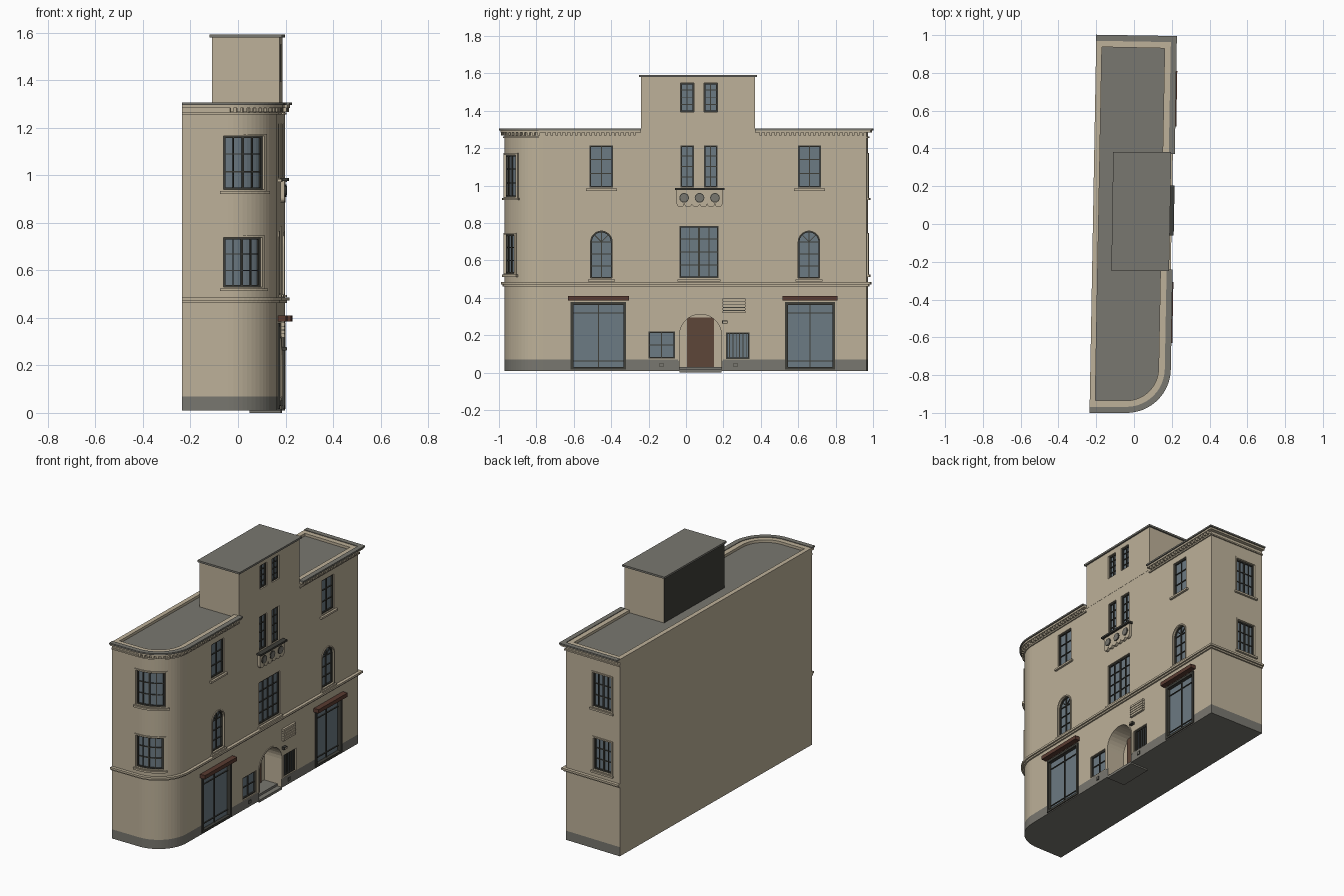
import bpy, bmesh
from math import sin, cos, asin, pi, radians
from mathutils import Vector

if "Cube" in bpy.data.objects:
    bpy.data.objects.remove(bpy.data.objects["Cube"])

# Flat colours
MATS = []
for label, rgb in [("tan plaster", (0.51, 0.44, 0.32)), ("grey stone", (0.19, 0.185, 0.16)),
                   ("blue grey glass", (0.15, 0.195, 0.227)), ("dark metal", (0.048, 0.048, 0.04)),
                   ("brown door", (0.11, 0.06, 0.04)), ("red brown wood", (0.10, 0.043, 0.03))]:
    m = bpy.data.materials.new(label)
    m.use_nodes = True
    m.diffuse_color = (*rgb, 1)
    m.node_tree.nodes["Principled BSDF"].inputs["Base Color"].default_value = (*rgb, 1)
    MATS.append(m)
TAN, GREY, GLASS, DARK, BROWN, WOOD = range(6)

# Walls: u runs along the wall, d is the distance out from it
CX, CY, R = -0.04, -0.765, 0.205


def side(u, z, d):
    return Vector((CX + R + 0.0185 * (u - CY) + d, u, z))


def front(u, z, d):
    if u <= CX:
        return Vector((u, CY - R - d, z))
    a = asin(min(1, (u - CX) / R))
    return Vector((CX + (R + d) * sin(a), CY - (R + d) * cos(a), z))


def end(u, z, d):
    return Vector((u, 0.9685 - 0.0176 * u + d, z))


def path(d, z, part="all", back=0):
    south = [Vector((-0.235 + back, CY - R - d, z))]
    for i in range(17):
        a = pi / 2 * i / 16
        south.append(Vector((CX + (R + d) * sin(a), CY - (R + d) * cos(a), z)))
    north = [Vector((0.197 + d, 0.965 + d, z)), Vector((-0.2 + back, 0.972 + d, z))]
    if part == "south":
        return south + [side(-0.24, z, d)]
    if part == "north":
        return [side(0.37, z, d)] + north
    return south + north


# Mesh helpers
def loft(bm, sections, mat, closed=False):
    rows = [[bm.verts.new(p) for p in s] for s in sections]
    pairs = list(zip(rows, rows[1:])) + ([(rows[-1], rows[0])] if closed else [])
    faces = [(a[k], a[(k + 1) % 4], b[(k + 1) % 4], b[k]) for a, b in pairs for k in range(4)]
    if not closed:
        faces += [rows[0], rows[-1]]
    for f in faces:
        bm.faces.new(f).material_index = mat


def prism(bm, low, high, mat):
    a, b = [[bm.verts.new(p) for p in loop] for loop in (low, high)]
    n = len(a)
    for f in [a, b] + [(a[i], a[(i + 1) % n], b[(i + 1) % n], b[i]) for i in range(n)]:
        bm.faces.new(f).material_index = mat


def box(bm, wall, u0, u1, z0, z1, d0, d1, mat):
    n = 8 if wall is front and u1 - u0 > 0.05 else 1
    us = [u0 + (u1 - u0) * i / n for i in range(n + 1)]
    loft(bm, [[wall(u, z0, d0), wall(u, z1, d0), wall(u, z1, d1), wall(u, z0, d1)] for u in us], mat)


def plate(bm, pts, d0, d1, mat):
    prism(bm, [side(u, z, d0) for u, z in pts], [side(u, z, d1) for u, z in pts], mat)


def band(bm, d0, d1, z0, z1, mat, part="all"):
    loft(bm, list(zip(path(d0, z0, part), path(d0, z1, part), path(d1, z1, part), path(d1, z0, part))), mat)


def circle(u, z, r, a0=0, a1=360, n=16):
    return [(u + r * cos(radians(a0 + (a1 - a0) * i / n)), z + r * sin(radians(a0 + (a1 - a0) * i / n)))
            for i in range(n + (a1 - a0 < 360))]


def arch(u0, u1, z0, z1, grow=0):
    r = (u1 - u0) / 2
    return [(u1 + grow, z0 - grow)] + circle((u0 + u1) / 2, z1 - r, r + grow, 0, 180) + [(u0 - grow, z0 - grow)]


def arch_ring(bm, dims, g0, g1, d0, d1, mat):
    loft(bm, [[side(*a, d0), side(*b, d0), side(*b, d1), side(*a, d1)]
              for a, b in zip(arch(*dims, g0), arch(*dims, g1))], mat, True)


def finish(bm, name):
    bmesh.ops.recalc_face_normals(bm, faces=bm.faces[:])
    me = bpy.data.meshes.new(name)
    bm.to_mesh(me)
    bm.free()
    for m in MATS:
        me.materials.append(m)
    ob = bpy.data.objects.new(name, me)
    bpy.context.scene.collection.objects.link(ob)
    return ob


def cut(ob, cutter_bm):
    cutter = finish(cutter_bm, "opening_cutter")
    cutter.hide_render = True
    mod = ob.modifiers.new("openings", "BOOLEAN")
    mod.operation, mod.solver, mod.object = "DIFFERENCE", "EXACT", cutter
    dg = bpy.context.evaluated_depsgraph_get()
    me = bpy.data.meshes.new_from_object(ob.evaluated_get(dg))
    ob.modifiers.clear()
    ob.data = me
    bpy.data.objects.remove(cutter)


def frame(bm, wall, u0, u1, z0, z1, w, d0, d1, mat):
    for a, b, c, e in [(u0, u0 + w, z0, z1), (u1 - w, u1, z0, z1),
                       (u0 + w, u1 - w, z0, z0 + w), (u0 + w, u1 - w, z1 - w, z1)]:
        box(bm, wall, a, b, c, e, d0, d1, mat)


def window(name, cutter, wall, u0, u1, z0, z1, cols, rows, w=0.008, sill=0, trim=0, out=-0.008):
    bm = bmesh.new()
    box(cutter, wall, u0, u1, z0, z1, -0.02, 0.05, TAN)
    box(bm, wall, u0, u1, z0, z1, -0.025, -0.017, GLASS)
    frame(bm, wall, u0, u1, z0, z1, w, -0.019, out, DARK)
    for i in range(1, cols):
        u = u0 + (u1 - u0) * i / cols
        t = 0.005 if cols == 4 and i == 2 else 0.0025
        box(bm, wall, u - t, u + t, z0 + w, z1 - w, -0.018, -0.01, DARK)
    for f in rows:
        z = z0 + (z1 - z0) * f
        box(bm, wall, u0 + w, u1 - w, z - 0.0025, z + 0.0025, -0.018, -0.011, DARK)
    if trim:
        frame(bm, wall, u0 - trim, u1 + trim, z0 - trim, z1 + trim, trim, -0.003, 0.006, TAN)
    if sill:
        box(bm, wall, u0 - sill, u1 + sill, z0 - 0.018, z0 - 0.006, -0.003, 0.014, TAN)
    finish(bm, name)


# Main block: grey plinth, underside and roof, with a plain back
bm = bmesh.new()
prism(bm, path(0, 0.01), path(0, 1.285), TAN)
bmesh.ops.bisect_plane(bm, geom=bm.verts[:] + bm.edges[:] + bm.faces[:], plane_co=(0, 0, 0.07), plane_no=(0, 0, 1))
for f in bm.faces:
    c = f.calc_center_median()
    if abs(f.normal.z) > 0.9 or c.z > 1.28 or (c.z < 0.07 and c.x > -0.21):
        f.material_index = GREY
body = finish(bm, "main_block")

# Tower with a dark back
bm = bmesh.new()


def tower_plan(z, g):
    return [side(-0.24 - g, z, 0.001 + g), side(0.37 + g, z, 0.001 + g),
            Vector((-0.1 - g, 0.37 + g, z)), Vector((-0.11 - g, -0.24 - g, z))]


prism(bm, tower_plan(1.28, 0), tower_plan(1.582, 0), TAN)
for f in bm.faces:
    if f.calc_center_median().x < -0.09:
        f.material_index = DARK
tower = finish(bm, "tower")
bm = bmesh.new()
prism(bm, tower_plan(1.58, 0.01), tower_plan(1.592, 0.01), GREY)
finish(bm, "tower_roof")

# Parapet, cornice and string course
bm = bmesh.new()
loft(bm, list(zip(path(0, 1.285), path(0, 1.302), path(-0.035, 1.302, "all", 0.03),
                  path(-0.035, 1.285, "all", 0.03))), TAN, True)
finish(bm, "parapet")
bm = bmesh.new()
for part in ("south", "north"):
    band(bm, -0.002, 0.008, 1.255, 1.264, TAN, part)
    band(bm, -0.002, 0.022, 1.284, 1.296, TAN, part)
    band(bm, -0.002, 0.030, 1.296, 1.306, GREY, part)
finish(bm, "cornice")
bm = bmesh.new()
band(bm, -0.002, 0.01, 0.462, 0.472, TAN)
band(bm, -0.002, 0.02, 0.472, 0.485, TAN)
finish(bm, "string_course")
bm = bmesh.new()
for i in range(66):
    u = -0.75 + 0.026 * i
    if u < -0.26 or u > 0.38:
        box(bm, side, u, u + 0.013, 1.267, 1.284, -0.002, 0.018, TAN)
for i in range(12):
    a = radians(2 + 7.3 * i)
    box(bm, front, CX + R * sin(a), CX + R * sin(a + 0.064), 1.267, 1.284, -0.002, 0.018, TAN)
finish(bm, "dentils")

# Windows on the street side
cuts, tower_cuts = bmesh.new(), bmesh.new()
thirds, quarters = (1 / 3, 2 / 3), (0.25, 0.5, 0.75)
for tag, u in (("south", -0.515), ("north", 0.598)):
    window(tag + "_upper_window", cuts, side, u, u + 0.125, 0.99, 1.215, 2, thirds, sill=0.02)
for tag, a, b in (("south", -0.617, -0.32), ("north", 0.53, 0.797)):
    window(tag + "_shop_window", cuts, side, a, b, 0.016, 0.378, 2, (0.13, 0.84), w=0.015, out=0.006)
    bm = bmesh.new()
    box(bm, side, a - 0.014, b + 0.014, 0.385, 0.41, -0.002, 0.035, WOOD)
    finish(bm, tag + "_shop_lintel")
window("middle_window", cuts, side, -0.035, 0.175, 0.505, 0.785, 4, quarters, sill=0.01)
window("south_small_window", cuts, side, -0.2, -0.06, 0.075, 0.22, 2, (0.5,))
window("north_barred_window", cuts, side, 0.215, 0.34, 0.072, 0.215, 7, ())
for tag, u in (("south", -0.03), ("north", 0.095)):
    window(tag + "_balcony_window", cuts, side, u, u + 0.073, 0.99, 1.215, 2, quarters)
    window(tag + "_tower_window", tower_cuts, side, u, u + 0.073, 1.395, 1.55, 2, quarters)

# Arched windows with fan bars
for tag, u in (("south", -0.51), ("north", 0.6)):
    dims = (u, u + 0.115, 0.505, 0.757)
    mid, spring = u + 0.0575, 0.6995
    plate(cuts, arch(*dims), -0.02, 0.05, TAN)
    bm = bmesh.new()
    plate(bm, arch(*dims), -0.025, -0.017, GLASS)
    arch_ring(bm, dims, 0, -0.007, -0.019, -0.008, DARK)
    arch_ring(bm, dims, 0.008, 0, -0.003, 0.005, TAN)
    box(bm, side, mid - 0.0025, mid + 0.0025, 0.512, 0.75, -0.018, -0.01, DARK)
    for z in (0.57, 0.635, spring):
        box(bm, side, u + 0.005, u + 0.11, z - 0.0025, z + 0.0025, -0.018, -0.011, DARK)
    for s in (-1, 1):
        plate(bm, [(mid, spring - 0.003), (mid, spring + 0.003),
                   (mid + s * 0.037, spring + 0.04), (mid + s * 0.04, spring + 0.037)], -0.018, -0.012, DARK)
    box(bm, side, u - 0.015, u + 0.13, 0.487, 0.497, -0.003, 0.014, TAN)
    finish(bm, tag + "_arched_window")

# Windows on the rounded front and the far end
for tag, wall, a, b in (("front", front, -0.06, 0.108), ("end", end, -0.14, 0.0)):
    window(tag + "_upper_window", cuts, wall, a, b, 0.94, 1.165, 4, thirds, sill=0.015, trim=0.009)
    window(tag + "_lower_window", cuts, wall, a, b - 0.008, 0.53, 0.738, 4, thirds, sill=0.015, trim=0.009)

# Arched entrance recess with steps and door
dims = (-0.035, 0.19, -0.01, 0.3125)
plate(cuts, arch(*dims), -0.125, 0.05, TAN)
bm = bmesh.new()
box(bm, side, -0.036, 0.191, 0, 0.016, -0.13, 0.002, GREY)
box(bm, side, -0.036, 0.191, 0.016, 0.03, -0.13, -0.03, GREY)
finish(bm, "entrance_steps")
bm = bmesh.new()
box(bm, side, 0.005, 0.15, 0.03, 0.295, -0.13, -0.118, BROWN)
finish(bm, "entrance_door")
bm = bmesh.new()
arch_ring(bm, (-0.035, 0.19, 0.07, 0.3125), 0.008, 0, -0.004, 0.004, TAN)
bmesh.ops.delete(bm, geom=[f for f in bm.faces if f.calc_center_median().z < 0.08], context="FACES")
finish(bm, "entrance_arch")
cut(body, cuts)
cut(tower, tower_cuts)

# Balcony ledge with roundels and scalloped edge
bm = bmesh.new()
box(bm, side, -0.06, 0.205, 0.976, 0.988, -0.002, 0.032, DARK)
box(bm, side, -0.05, 0.195, 0.905, 0.976, -0.002, 0.018, TAN)
for i in range(6):
    plate(bm, circle(-0.0296 + 0.0408 * i, 0.9052, 0.0204, 180, 360, 10), -0.002, 0.018, TAN)
for u in (-0.01, 0.0725, 0.155):
    plate(bm, circle(u, 0.935, 0.026), 0.016, 0.021, DARK)
    plate(bm, circle(u, 0.935, 0.021), 0.016, 0.023, GREY)
finish(bm, "balcony_ledge")

# Wall louvre, lamp and small vents
bm = bmesh.new()
box(bm, side, 0.197, 0.316, 0.32, 0.395, -0.002, 0.01, DARK)
for i in range(5):
    box(bm, side, 0.195, 0.318, 0.318 + 0.0162 * i, 0.331 + 0.0162 * i, -0.002, 0.014, TAN)
finish(bm, "wall_louvre")
bm = bmesh.new()
box(bm, side, 0.193, 0.222, 0.262, 0.278, -0.002, 0.02, DARK)
box(bm, side, 0.197, 0.218, 0.265, 0.275, 0.018, 0.022, TAN)
finish(bm, "door_lamp")
bm = bmesh.new()
for u in (-0.13, 0.265):
    box(bm, side, u - 0.011, u + 0.011, 0.03, 0.052, -0.002, 0.004, DARK)
    box(bm, side, u - 0.008, u + 0.008, 0.033, 0.049, -0.002, 0.006, GREY)
finish(bm, "plinth_vents")
